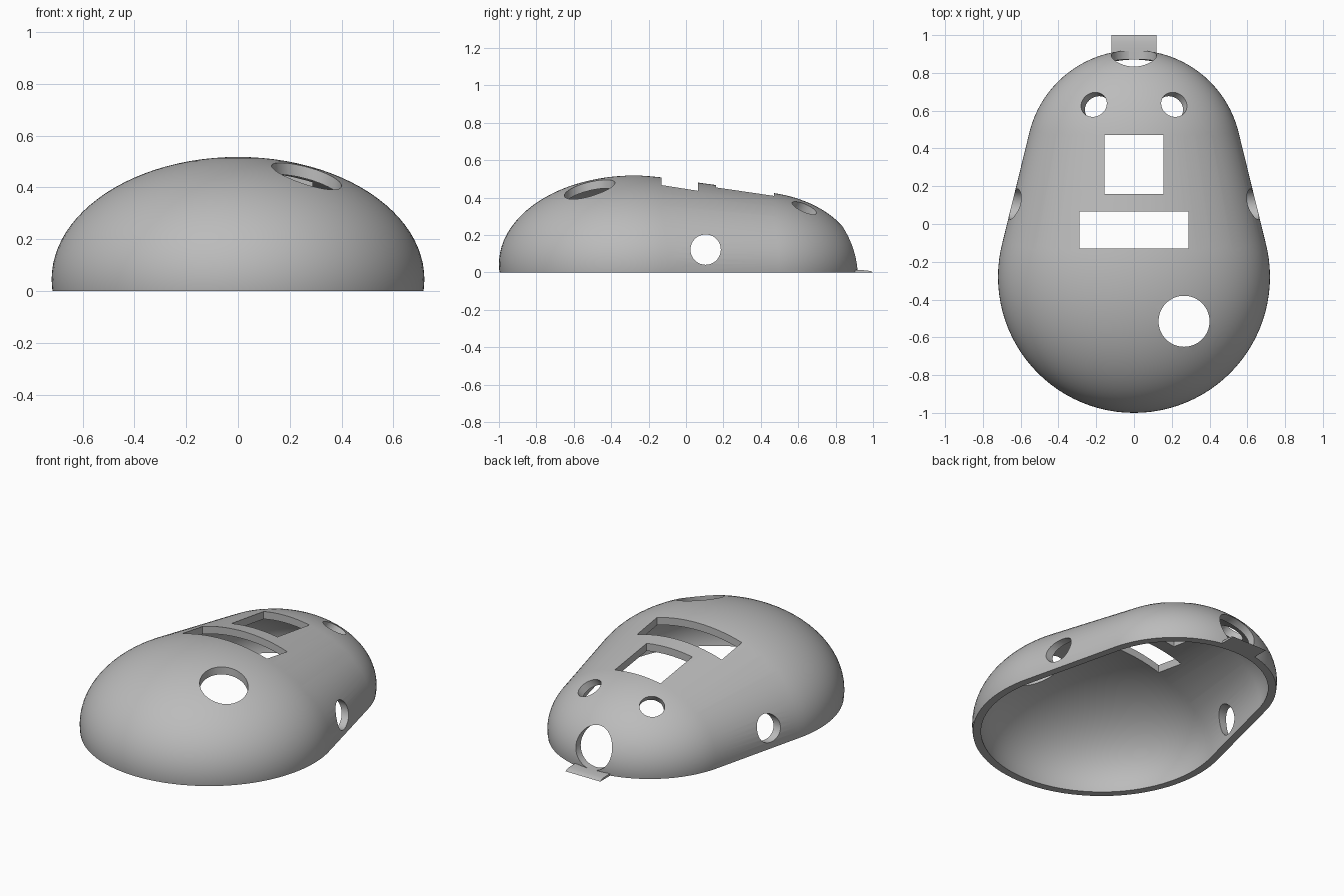
import bpy, bmesh, math
from mathutils import Vector, Matrix

if "Cube" in bpy.data.objects:
    bpy.data.objects.remove(bpy.data.objects["Cube"])

LIFT = 0.045          # height of the widest section
WALL = 0.045

grey = bpy.data.materials.new("plain grey")
grey.diffuse_color = (0.5, 0.5, 0.5, 1)
grey.use_nodes = True
grey.node_tree.nodes["Principled BSDF"].inputs["Base Color"].default_value = grey.diffuse_color


def to_object(bm, name):
    bmesh.ops.recalc_face_normals(bm, faces=bm.faces)
    me = bpy.data.meshes.new(name)
    bm.to_mesh(me)
    bm.free()
    ob = bpy.data.objects.new(name, me)
    bpy.context.collection.objects.link(ob)
    me.materials.append(grey)
    return ob


def dome(name, inset, floor):
    """Hull around a large front and a small rear ellipsoid, cut flat below."""
    bm = bmesh.new()
    for y, r, h in ((-0.28, 0.72, 0.473), (0.35, 0.57, 0.388)):
        m = Matrix.Translation((0, y, LIFT)) @ Matrix.Diagonal((r - inset, r - inset, h - inset, 1))
        bmesh.ops.create_uvsphere(bm, u_segments=96, v_segments=48, radius=1, matrix=m)
    bmesh.ops.delete(bm, geom=bm.faces[:], context='FACES_ONLY')
    bmesh.ops.delete(bm, geom=bm.edges[:], context='EDGES_FACES') if not bm.verts else None
    res = bmesh.ops.convex_hull(bm, input=bm.verts[:])
    hull = {f for f in res["geom"] if isinstance(f, bmesh.types.BMFace)}
    bmesh.ops.delete(bm, geom=[e for e in bm.edges if not e.link_faces], context='EDGES')
    bmesh.ops.delete(bm, geom=[v for v in bm.verts if not v.link_faces], context='VERTS')
    # flat underside
    cut = bmesh.ops.bisect_plane(bm, geom=bm.verts[:] + bm.edges[:] + bm.faces[:],
                                 plane_co=(0, 0, floor), plane_no=(0, 0, 1), clear_inner=True)
    rim = [e for e in bm.edges if e.is_boundary]
    bmesh.ops.holes_fill(bm, edges=rim, sides=0)
    return to_object(bm, name)


def rod(name, centre, axis, radius, length):
    bm = bmesh.new()
    rot = Vector(axis).to_track_quat('Z', 'Y').to_matrix().to_4x4()
    bmesh.ops.create_cone(bm, cap_ends=True, segments=64, radius1=radius, radius2=radius,
                          depth=length, matrix=Matrix.Translation(centre) @ rot)
    return to_object(bm, name)


def block(name, x, y0, y1, z0, z1):
    bm = bmesh.new()
    m = Matrix.Translation((0, (y0 + y1) / 2, (z0 + z1) / 2)) @ Matrix.Diagonal((2 * x, y1 - y0, z1 - z0, 1))
    bmesh.ops.create_cube(bm, size=1, matrix=m)
    return to_object(bm, name)


def subtract(target, cutter):
    cutter.hide_render = True
    mod = target.modifiers.new("cut", 'BOOLEAN')
    mod.operation, mod.solver, mod.object = 'DIFFERENCE', 'EXACT', cutter
    bpy.context.view_layer.objects.active = target
    bpy.ops.object.modifier_apply(modifier=mod.name)
    bpy.data.objects.remove(cutter)


# hollow shell
shell = dome("shell", 0, 0)
subtract(shell, dome("cavity", WALL, -0.15))

# windows on top, thumb hole, side holes, rear cable hole
subtract(shell, block("square_window", 0.155, 0.16, 0.47, 0.2, 0.8))
subtract(shell, block("wide_window", 0.288, -0.13, 0.065, 0.2, 0.8))
subtract(shell, rod("thumb_hole", (0.265, -0.515, 0.5), (0, 0, 1), 0.135, 0.6))
subtract(shell, rod("side_holes", (0, 0.105, 0.122), (1, 0, 0), 0.081, 2))
subtract(shell, rod("cable_hole", (0, 0.9, 0.13), (0, 1, 0), 0.12, 0.4))
# slanted pair of small holes
for s in (-1, 1):
    subtract(shell, rod("slanted_hole", (s * 0.215, 0.635, 0.35), (s * 0.45, 0.45, 0.75), 0.07, 0.3))

# thin rear tab with a tapered top
bm = bmesh.new()
profile = [(0.88, 0), (1.0, 0), (0.99, 0.006), (0.965, 0.011), (0.93, 0.013), (0.88, 0.013)]
face = bm.faces.new([bm.verts.new((-0.118, y, z)) for y, z in profile])
ext = bmesh.ops.extrude_face_region(bm, geom=[face])
bmesh.ops.translate(bm, vec=(0.236, 0, 0), verts=[v for v in ext["geom"] if isinstance(v, bmesh.types.BMVert)])
tab = to_object(bm, "rear_tab")

for ob in (shell, tab):
    bpy.ops.object.select_all(action='DESELECT')
    ob.select_set(True)
    bpy.context.view_layer.objects.active = ob
    bpy.ops.object.shade_smooth_by_angle(angle=math.radians(30))
